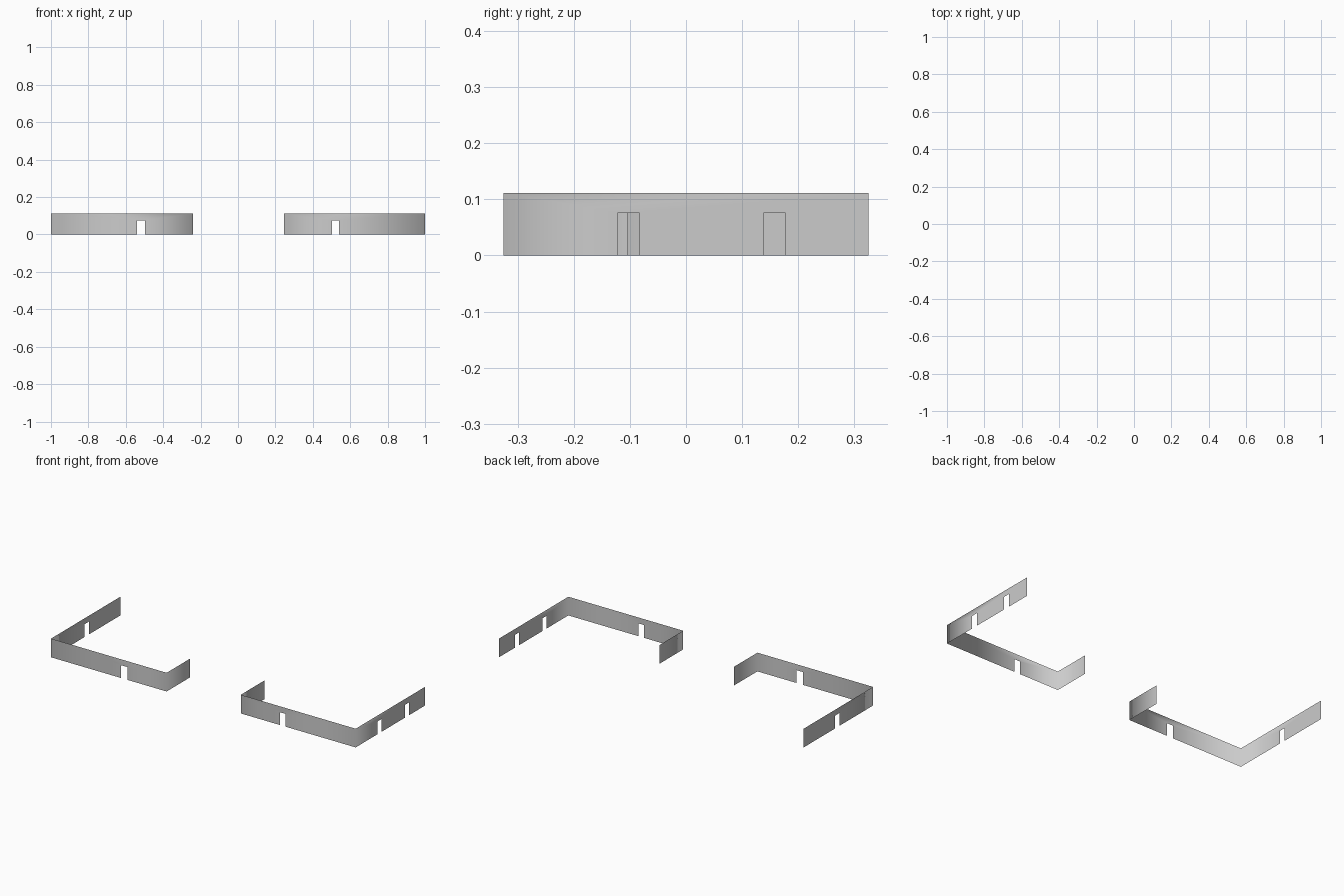
import bpy, bmesh
from mathutils import Vector

if "Cube" in bpy.data.objects:
    bpy.data.objects.remove(bpy.data.objects["Cube"])

H = 0.111        # wall height
DOOR_H = 0.076   # doorway height
FRONT, BACK = -0.325, 0.325


def wall_run(name, path, doors):
    """Single-skin wall along a plan path; doors[i] lists (start, end)
    distances of the doorways along segment i."""
    bm = bmesh.new()
    low = [bm.verts.new((x, y, 0)) for x, y in path]
    top = [bm.verts.new((x, y, H)) for x, y in path]
    for i in range(len(path) - 1):
        a, b = Vector(path[i]), Vector(path[i + 1])
        d = (b - a).normalized()
        loop = [low[i]]
        for s, e in doors[i]:
            for t, z in ((s, 0), (s, DOOR_H), (e, DOOR_H), (e, 0)):
                p = a + d * t
                loop.append(bm.verts.new((p.x, p.y, z)))
        loop += [low[i + 1], top[i + 1], top[i]]
        bm.faces.new(loop).smooth = True
    me = bpy.data.meshes.new(name)
    bm.to_mesh(me)
    bm.free()
    ob = bpy.data.objects.new(name, me)
    bpy.context.collection.objects.link(ob)


# Left wall: long outer side, front, short inner return
wall_run("left_wall",
         [(-1, BACK), (-1, FRONT), (-0.241, FRONT), (-0.241, -0.106)],
         [[(0.295, 0.334)], [(0.461, 0.502)], []])

# Right wall: short inner return, front, long outer side with two doorways
wall_run("right_wall",
         [(0.246, -0.103), (0.246, FRONT), (1, FRONT), (1, BACK)],
         [[], [(0.257, 0.295)], [(0.203, 0.242), (0.463, 0.502)]])
